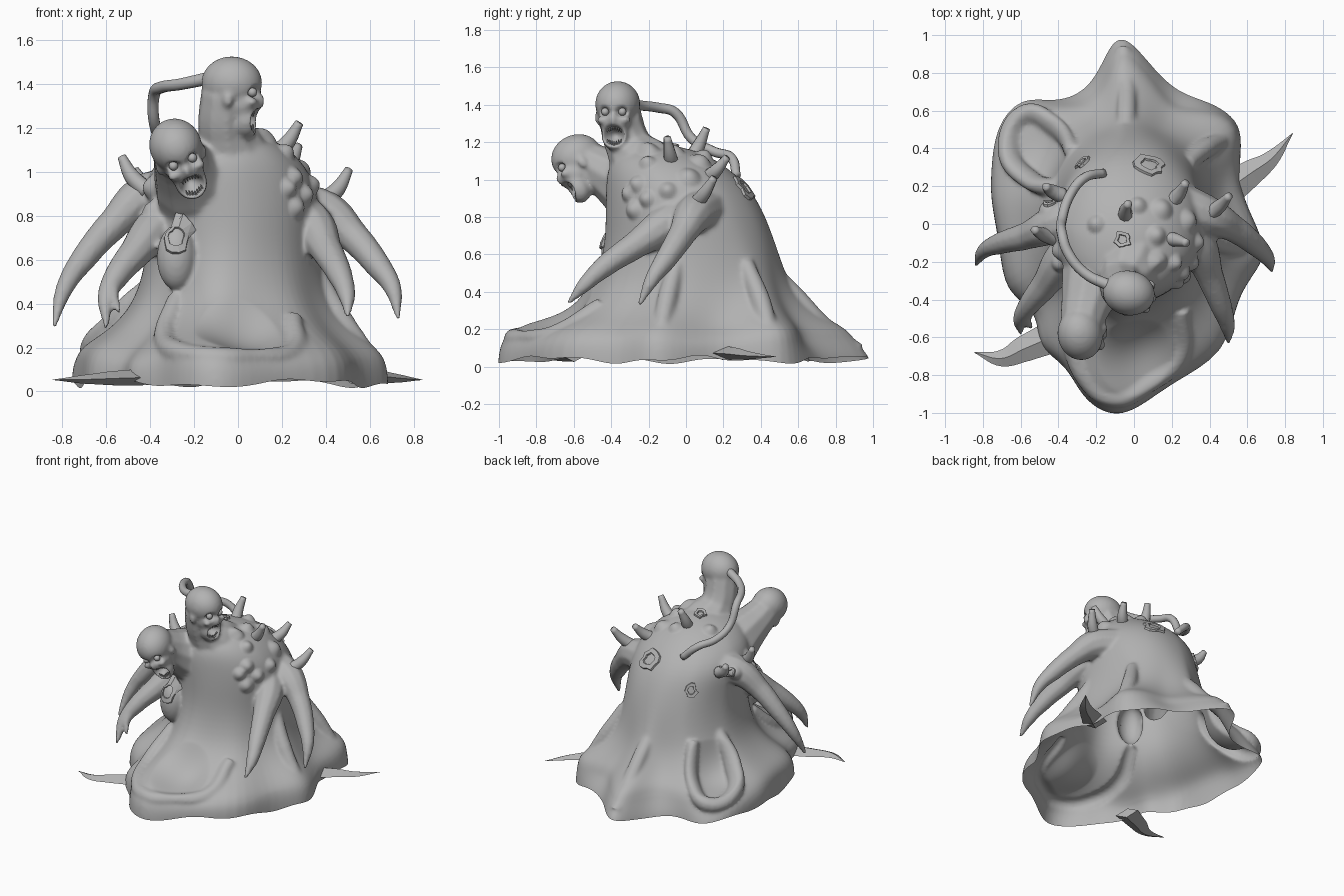
import bpy, bmesh, math, random
from mathutils import Vector, Matrix
from mathutils.bvhtree import BVHTree

if "Cube" in bpy.data.objects:
    bpy.data.objects.remove(bpy.data.objects["Cube"])
random.seed(4)

flesh = bpy.data.materials.new("grey flesh")
flesh.use_nodes = True
flesh.diffuse_color = (0.45, 0.45, 0.45, 1)
flesh.node_tree.nodes["Principled BSDF"].inputs["Base Color"].default_value = flesh.diffuse_color


def link(name, data):
    ob = bpy.data.objects.new(name, data)
    bpy.context.collection.objects.link(ob)
    return ob


def finish(name, bm, smooth=True):
    """Turn a bmesh into a shaded object."""
    me = bpy.data.meshes.new(name)
    bm.to_mesh(me)
    bm.free()
    me.materials.append(flesh)
    for p in me.polygons:
        p.use_smooth = smooth
    return link(name, me)


def evaluated(ob):
    """Apply all modifiers, return the mesh and drop the helper object."""
    dg = bpy.context.evaluated_depsgraph_get()
    me = bpy.data.meshes.new_from_object(ob.evaluated_get(dg))
    bpy.data.objects.remove(ob)
    return me


def tube(bm, pts, radii, sides=3):
    """Add a tapered tube along a smooth path."""
    cu = bpy.data.curves.new("path", 'CURVE')
    cu.dimensions, cu.bevel_depth, cu.bevel_resolution = '3D', 1, sides
    cu.use_fill_caps, cu.resolution_u = True, 6
    sp = cu.splines.new('BEZIER')
    sp.bezier_points.add(len(pts) - 1)
    for b, p, r in zip(sp.bezier_points, pts, radii):
        b.co, b.radius = p, r
        b.handle_left_type = b.handle_right_type = 'AUTO'
    bm.from_mesh(evaluated(link("path", cu)))
    bmesh.ops.remove_doubles(bm, verts=bm.verts, dist=1e-5)


def blob(bm, frame, loc, size):
    """Add an ellipsoid in a local frame."""
    m = frame @ Matrix.Translation(loc) @ Matrix.Diagonal((*size, 1))
    bmesh.ops.create_uvsphere(bm, u_segments=24, v_segments=14, radius=1, matrix=m)


def head_frame(loc, fwd, up):
    f = Vector(fwd).normalized()
    s = f.cross(Vector(up)).normalized()
    m = Matrix((s, f, s.cross(f))).transposed().to_4x4()
    m.translation = loc
    return m


HEADS = {"upper": head_frame((-.028, -.365, 1.405), (.97, -.2, -.02), (0, 0, 1)),
         "lower": head_frame((-.285, -.585, 1.12), (.2, -.95, -.4), (-.38, -.1, .9))}
WORLD = Matrix()

# Spreading skirt and hunched torso, lofted upwards; hem points carry x, y, fold strength
HEM = [(-.07, 1.07, .85), (.13, .79, .9), (.28, .7, .6), (.42, .65, .9), (.59, .53, 1.1), (.55, .3, .8),
       (.58, .12, .6), (.7, -.1, .9), (.68, -.22, 1), (.54, -.38, .8), (.5, -.69, 1), (.2, -.84, .85),
       (.0, -1.0, .9), (-.14, -1.02, 1), (-.28, -.92, 1.05), (-.36, -.74, 1), (-.52, -.66, .8),
       (-.5, -.46, .8), (-.69, -.37, 1), (-.71, -.12, 1.05), (-.76, .12, 1.05), (-.76, .25, .9),
       (-.74, .52, .75), (-.61, .7, .75), (-.42, .64, 1), (-.25, .72, .7), (-.16, .9, .75)]
# height, share of hem, centre x, centre y, half width, half depth
RINGS = [(-.08, 1, -.02, .04, .4, .46), (.03, 1, -.02, .04, .4, .46), (.14, .98, -.02, .04, .4, .46),
         (.205, .86, -.02, .04, .4, .46), (.255, .62, -.02, .04, .4, .46), (.32, .38, -.02, .04, .4, .46),
         (.43, .16, -.02, .04, .39, .45), (.62, .03, -.02, .03, .39, .45), (.8, 0, -.02, .0, .4, .43),
         (.95, 0, -.04, -.04, .4, .39), (1.07, 0, -.04, -.1, .32, .32), (1.15, 0, -.03, -.14, .2, .22),
         (1.18, 0, -.03, -.14, .07, .08)]
bm = bmesh.new()
rows = []
for z, w, cx, cy, rx, ry in RINGS:
    row = []
    for x, y, fold in HEM:
        a = math.atan2(y, x)
        k = w * fold if z > .2 or (y > .6 and z > .1) else w
        row.append(bm.verts.new((x * k + (cx + rx * math.cos(a)) * (1 - k),
                                 y * k + (cy + ry * math.sin(a)) * (1 - k), z)))
    rows.append(row)
n = len(HEM)
for lo, hi in zip(rows, rows[1:]):
    for i in range(n):
        bm.faces.new((lo[i], lo[(i + 1) % n], hi[(i + 1) % n], hi[i]))
for row, y, z in ((rows[0], 0, -.08), (rows[-1], -.1, 1.19)):
    mid = bm.verts.new((-.03, y, z))
    for i in range(n):
        bm.faces.new((row[i], row[(i + 1) % n], mid))
bmesh.ops.recalc_face_normals(bm, faces=bm.faces)
torso = finish("torso", bm)
sub = torso.modifiers.new("soften", 'SUBSURF')
sub.levels = 2
bm = bmesh.new()
bm.from_mesh(evaluated(torso))

# Raised folds running down the skirt
FOLDS = [[(-.38, .18, .5), (-.56, .24, .33), (-.67, .4, .18), (-.58, .58, .15), (-.44, .53, .24), (-.32, .38, .47)],
         [(-.05, .42, .55), (-.04, .58, .38), (-.04, .75, .2), (-.06, .92, .08)],
         [(.28, .32, .55), (.38, .4, .35), (.5, .46, .13)],
         [(.35, -.05, .55), (.45, -.1, .36), (.6, -.14, .15)],
         [(-.28, -.36, .42), (-.33, -.55, .25), (-.25, -.82, .17), (-.1, -.92, .15), (.06, -.85, .15), (.24, -.7, .17),
          (.25, -.45, .33)]]
for fold in FOLDS:
    tube(bm, fold, [.045] + [.055] * (len(fold) - 2) + [.045])

# Four drooping claw arms
ARMS = [[(.25, .1, .84), (.4, .04, .81), (.52, -.02, .71), (.64, -.11, .57), (.705, -.18, .47), (.73, -.25, .33)],
        [(.24, 0, .82), (.34, -.12, .75), (.4, -.27, .65), (.46, -.43, .54), (.495, -.54, .44), (.5, -.63, .34)],
        [(-.3, .05, .9), (-.42, 0, .89), (-.56, -.06, .77), (-.7, -.1, .61), (-.79, -.14, .47), (-.84, -.22, .29)],
        [(-.25, -.08, .8), (-.37, -.18, .74), (-.47, -.32, .63), (-.55, -.42, .53), (-.6, -.5, .43), (-.6, -.58, .29)]]
for arm in ARMS:
    tube(bm, arm, (.12, .105, .075, .06, .042, .012))
tube(bm, [(-.55, -.42, .53), (-.57, -.5, .45), (-.54, -.55, .36)], (.045, .03, .012))

# Necks and hanging belly lobe
tube(bm, [(0, -.12, .92), (-.02, -.22, 1.06), (-.06, -.31, 1.19), (-.055, -.36, 1.37)], (.2, .185, .125, .115))
tube(bm, [(-.17, -.18, .86), (-.21, -.3, .96), (-.26, -.45, 1.05), (-.285, -.58, 1.12)], (.2, .18, .13, .105))
blob(bm, WORLD, (-.28, -.37, .61), (.09, .085, .15))

# Skulls, jaws, noses, ears and cheeks
for fr in HEADS.values():
    blob(bm, fr, (0, 0, 0), (.12, .14, .122))
    blob(bm, fr, (0, .05, -.09), (.09, .09, .09))
    blob(bm, fr, (0, .07, -.165), (.075, .068, .085))
    blob(bm, fr, (0, .14, -.08), (.016, .016, .03))
    for s in (-1, 1):
        blob(bm, fr, (s * .11, .005, -.075), (.014, .024, .036))
        blob(bm, fr, (s * .064, .105, -.085), (.028, .03, .022))

# Fuse into one skin, then open the underside
skin = finish("skin", bm)
rm = skin.modifiers.new("fuse", 'REMESH')
rm.mode, rm.voxel_size = 'VOXEL', .0115
sm = skin.modifiers.new("relax", 'SMOOTH')
sm.iterations, sm.factor = 8, .5
bm = bmesh.new()
bm.from_mesh(evaluated(skin))
bmesh.ops.bisect_plane(bm, geom=bm.verts[:] + bm.edges[:] + bm.faces[:], plane_co=(0, 0, .038),
                       plane_no=(0, 0, 1), clear_inner=True)
# Ragged hem
for v in bm.verts:
    if v.co.z < .15:
        a = math.atan2(v.co.y, v.co.x)
        v.co.z += (.015 * math.sin(5 * a + 1) + .008 * math.sin(13 * a)) * (.15 - v.co.z) / .112


def push(frame, loc, size, move):
    """Softly push the skin inside an ellipsoid along a local vector."""
    inv, vec = frame.inverted(), frame.to_3x3() @ Vector(move)
    for v in bm.verts:
        p = inv @ v.co - Vector(loc)
        d = sum((a / b) ** 2 for a, b in zip(p, size))
        if d < 1:
            v.co += vec * (1 - d) ** 1.4


# Eye sockets, mouths, and hollows in the skirt
for fr in HEADS.values():
    for s in (-1, 1):
        push(fr, (s * .047, .122, -.04), (.038, .06, .034), (0, -.035, 0))
    push(fr, (0, .125, -.168), (.065, .085, .062), (0, -.1, 0))
for loc, size, move in [((0, -.68, .25), (.2, .24, .25), (0, .02, -.05)),
                        ((-.5, .4, .3), (.2, .24, .25), (.03, -.02, -.05))]:
    push(WORLD, loc, size, move)

# Boils on the shoulders and back
BOILS = [(.27, -.27, .98), (.33, -.22, .9), (.29, -.3, .84), (.36, -.1, .95), (.2, -.2, 1.07), (.12, -.06, 1.15),
         (.3, .02, 1.02), (.15, .08, 1.1), (.1, -.2, 1.13), (-.2, .0, 1.13), (-.42, -.15, .93), (-.4, -.22, .85),
         (-.44, .05, .9), (.25, -.33, .93), (.02, .1, 1.13)]
for b in BOILS:
    co, nor, _, _ = BVHTree.FromBMesh(bm).find_nearest(Vector(b))
    r = random.uniform(.05, .07)
    push(WORLD, co, (r, r, r), nor * .03)
bm.normal_update()
tree = BVHTree.FromBMesh(bm)
finish("body", bm)

# Torn wound rims lying on the skin
for k, (c, size) in enumerate([((-.28, -.5, .74), .085), ((.1, .36, 1.0), .085), ((-.07, -.07, 1.25), .05),
                               ((-.45, .18, .95), .05), ((-.33, .4, .85), .05)]):
    co, nor, _, _ = tree.find_nearest(Vector(c))
    t = nor.orthogonal().normalized()
    b = nor.cross(t)
    w = bmesh.new()
    jag = [random.uniform(.7, 1.15) for _ in range(14)]
    loops = []
    for scale, lift in ((1, .001), (.97, .014), (.55, .012), (.5, .001)):
        ring = []
        for i, j in enumerate(jag):
            a = i / len(jag) * math.tau
            p = co + (t * math.cos(a) + b * math.sin(a)) * size * j * scale
            q = tree.find_nearest(p)[0]
            ring.append(w.verts.new(q + nor * lift))
        loops.append(ring)
    for lo, hi in zip(loops, loops[1:]):
        for i in range(len(jag)):
            m = (i + 1) % len(jag)
            w.faces.new((lo[i], lo[m], hi[m], hi[i]))
    finish(f"wound_{k + 1}", w, False)

# Blunt curved horns
for k, (a, b) in enumerate([((.38, .04, .86), (.505, .15, 1.01)), ((.18, .1, 1.0), (.275, .22, 1.12)),
                            ((.14, -.07, 1.06), (.28, -.1, 1.225)), ((-.04, .02, 1.1), (-.03, .11, 1.275)),
                            ((-.41, -.08, .91), (-.53, -.03, 1.07)), ((-.38, .15, .92), (-.47, .2, 1.01))]):
    a, b = Vector(a), Vector(b)
    w = bmesh.new()
    tube(w, [a, (a + b) / 2 + Vector((.012 if a.x > 0 else -.012, 0, -.012)), b], (.042, .036, .02))
    finish(f"horn_{k + 1}", w)

# Tentacle from the back of the upper head to the back
w = bmesh.new()
tube(w, [(-.12, -.33, 1.43), (-.26, -.26, 1.4), (-.35, -.15, 1.385), (-.38, -.06, 1.36), (-.38, .03, 1.22),
         (-.34, .15, 1.15), (-.27, .24, 1.12), (-.16, .27, 1.02)], (.03, .027, .027, .027, .026, .026, .026, .024))
finish("tentacle", w)

# Flat faceted spikes at the hem
for name, pts in (("front_spike", [(-.44, -.6, .07), (-.58, -.66, .06), (-.7, -.71, .05), (-.845, -.68, .045)]),
                  ("back_spike", [(.52, .2, .09), (.62, .27, .08), (.72, .34, .06), (.84, .48, .045)])):
    w = bmesh.new()
    tube(w, pts, (.085, .07, .045, .002), 0)
    for v in w.verts:
        v.co.z = .06 + (v.co.z - .06) * .45
    finish(name, w, False)

# Eyeballs and teeth
for name, fr in HEADS.items():
    w = bmesh.new()
    for s in (-1, 1):
        blob(w, fr, (s * .047, .106, -.04), (.021, .021, .021))
    finish(name + "_eyes", w)
    w = bmesh.new()
    for row in (-1, 1):
        for i in range(-3, 4):
            m = fr @ Matrix.Translation((i * .012, .104 - .003 * abs(i), -.168 + row * (.04 - .004 * abs(i))))
            m = m @ Matrix.Rotation(math.pi if row > 0 else 0, 4, 'X')
            bmesh.ops.create_cone(w, segments=6, radius1=.006, radius2=.002, depth=.022, cap_ends=True, matrix=m)
    finish(name + "_teeth", w, False)
